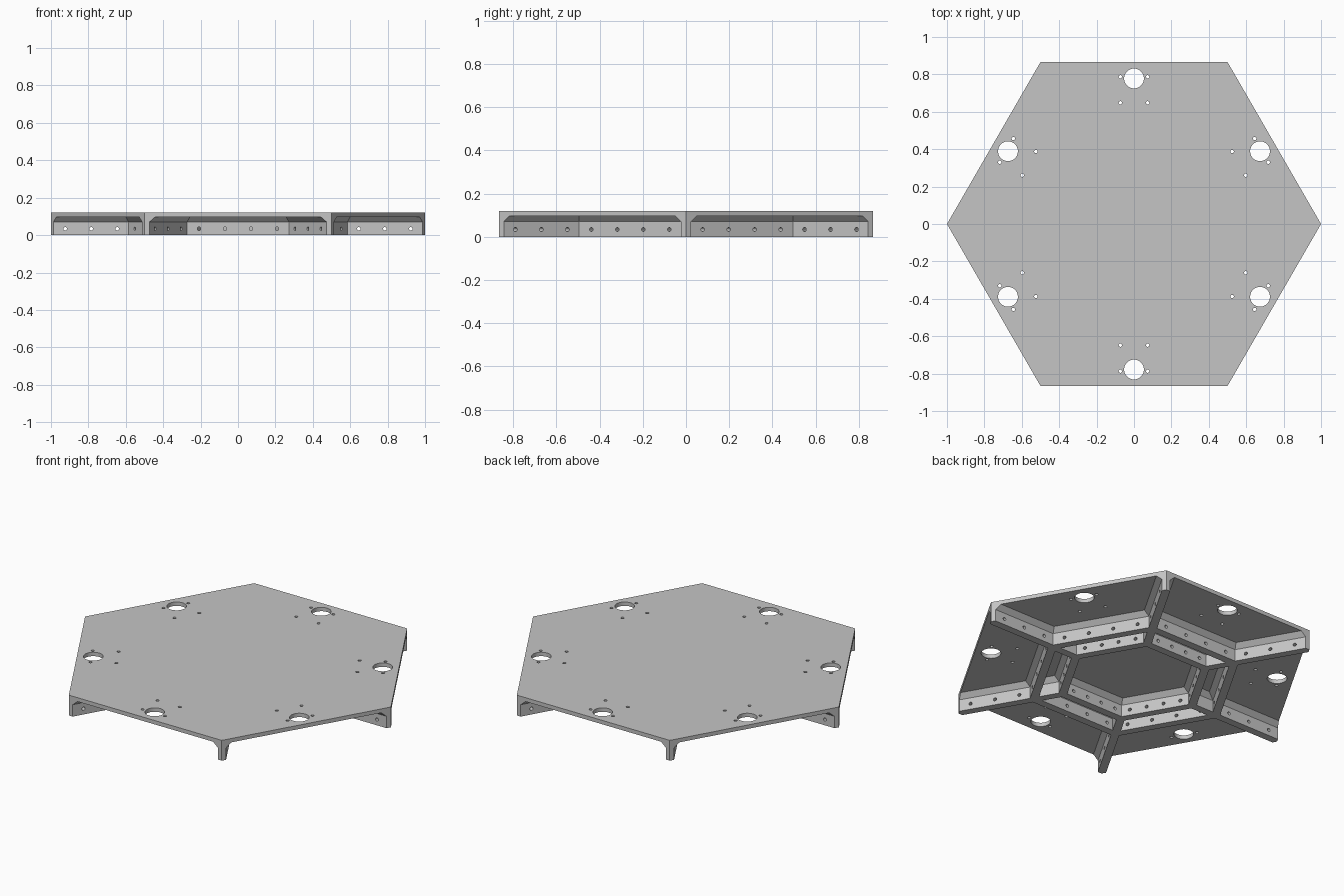
import bpy, bmesh, math
from mathutils import Matrix, Vector

cube = bpy.data.objects.get("Cube")
if cube:
    bpy.data.objects.remove(cube, do_unlink=True)

TOP, DECK, HAUNCH = 0.12, 0.097, 0.07   # deck top, deck underside, start of chamfer
RIB = 0.0222                            # half thickness of every rib
OUTER, INNER = 0.517, 0.374             # outer apothems of the two ring walls
HOLE_Z, HOLE_R = 0.034, 0.0095
TAN30, COS30 = math.tan(math.pi / 6), math.cos(math.pi / 6)
TURNS = [Matrix.Rotation(math.radians(60 * k), 4, 'Z') for k in range(6)]


def loft(bm, layers):
    """Closed solid through matching loops of points."""
    rings = [[bm.verts.new(p) for p in loop] for loop in layers]
    n = len(rings[0])
    for low, high in zip(rings, rings[1:]):
        for i in range(n):
            j = (i + 1) % n
            bm.faces.new((low[i], low[j], high[j], high[i]))
    bm.faces.new(rings[0][::-1])
    bm.faces.new(rings[-1])


def hexagon(apothem, z):
    r = apothem / COS30
    return [t @ Vector((r, 0, z)) for t in TURNS]


def sector(a, b, half, z, turn):
    """Trapezoid between two apothems, kept clear of the radial ribs."""
    xa, xb = (v * TAN30 - half / COS30 for v in (a, b))
    return [turn @ Vector(p) for p in
            ((-xa, a, z), (xa, a, z), (xb, b, z), (-xb, b, z))][::-1]


def drill(bm, matrix, radius, depth, sides):
    bmesh.ops.create_cone(bm, cap_ends=True, segments=sides, radius1=radius,
                          radius2=radius, depth=depth, matrix=matrix)


def finish(bm, name):
    bmesh.ops.recalc_face_normals(bm, faces=bm.faces[:])
    mesh = bpy.data.meshes.new(name)
    bm.to_mesh(mesh)
    bm.free()
    obj = bpy.data.objects.new(name, mesh)
    bpy.context.collection.objects.link(obj)
    return obj


# Solid hexagonal blank
bm = bmesh.new()
loft(bm, [hexagon(COS30, 0), hexagon(COS30, TOP)])
panel = finish(bm, "hexagonal_panel")

# Pockets under the deck: they leave the radial ribs and two ring walls
steps = ((-0.05, 0), (HAUNCH, 0), (DECK, DECK - HAUNCH))
bm = bmesh.new()
loft(bm, [hexagon(INNER - 2 * RIB - d, z) for z, d in steps])
for turn in TURNS:
    loft(bm, [sector(INNER + d, OUTER - 2 * RIB - d, RIB + d, z, turn) for z, d in steps])
    loft(bm, [sector(OUTER + d, 1.1, RIB + d, z, turn) for z, d in steps])
pockets = finish(bm, "pocket_cutter")

# Port and four screw holes through the deck in each sector
bm = bmesh.new()
for turn in TURNS:
    ports = [(0, 0.778, 0.053, 40)]
    ports += [(s * 0.073, y, 0.009, 14) for s in (-1, 1) for y in (0.648, 0.787)]
    for x, y, r, sides in ports:
        drill(bm, turn @ Matrix.Translation((x, y, TOP)), r, 0.1, sides)
deck_holes = finish(bm, "deck_hole_cutter")

# Bolt holes through the ring walls and the radial ribs
bm = bmesh.new()
along_y = Matrix.Rotation(math.pi / 2, 4, 'X')
for turn in TURNS:
    spots = [(0.139 * i, OUTER - RIB) for i in (-1.5, -0.5, 0.5, 1.5)]
    spots += [(0.096 * i, INNER - RIB) for i in (-1.5, -0.5, 0.5, 1.5)]
    spots += [(0.785 + 0.139 * i, 0) for i in (-1, 0, 1)]
    for x, y in spots:
        drill(bm, turn @ Matrix.Translation((x, y, HOLE_Z)) @ along_y, HOLE_R, 0.07, 14)
bolt_holes = finish(bm, "bolt_hole_cutter")

# Cut the blank and keep the finished mesh
cutters = (pockets, deck_holes, bolt_holes)
for cutter in cutters:
    cutter.hide_render = True
    mod = panel.modifiers.new(cutter.name, 'BOOLEAN')
    mod.operation = 'DIFFERENCE'
    mod.solver = 'EXACT'
    mod.object = cutter
bpy.context.view_layer.update()
graph = bpy.context.evaluated_depsgraph_get()
result = bpy.data.meshes.new_from_object(panel.evaluated_get(graph))
panel.modifiers.clear()
panel.data = result
for cutter in cutters:
    bpy.data.objects.remove(cutter, do_unlink=True)

# Single grey material
grey = bpy.data.materials.new("light_grey")
grey.use_nodes = True
colour = (0.56, 0.56, 0.56, 1)
grey.diffuse_color = colour
grey.node_tree.nodes["Principled BSDF"].inputs["Base Color"].default_value = colour
panel.data.materials.clear()
panel.data.materials.append(grey)

bpy.ops.object.select_all(action='DESELECT')
panel.select_set(True)
bpy.context.view_layer.objects.active = panel
bpy.ops.object.shade_smooth_by_angle(angle=math.radians(35))
